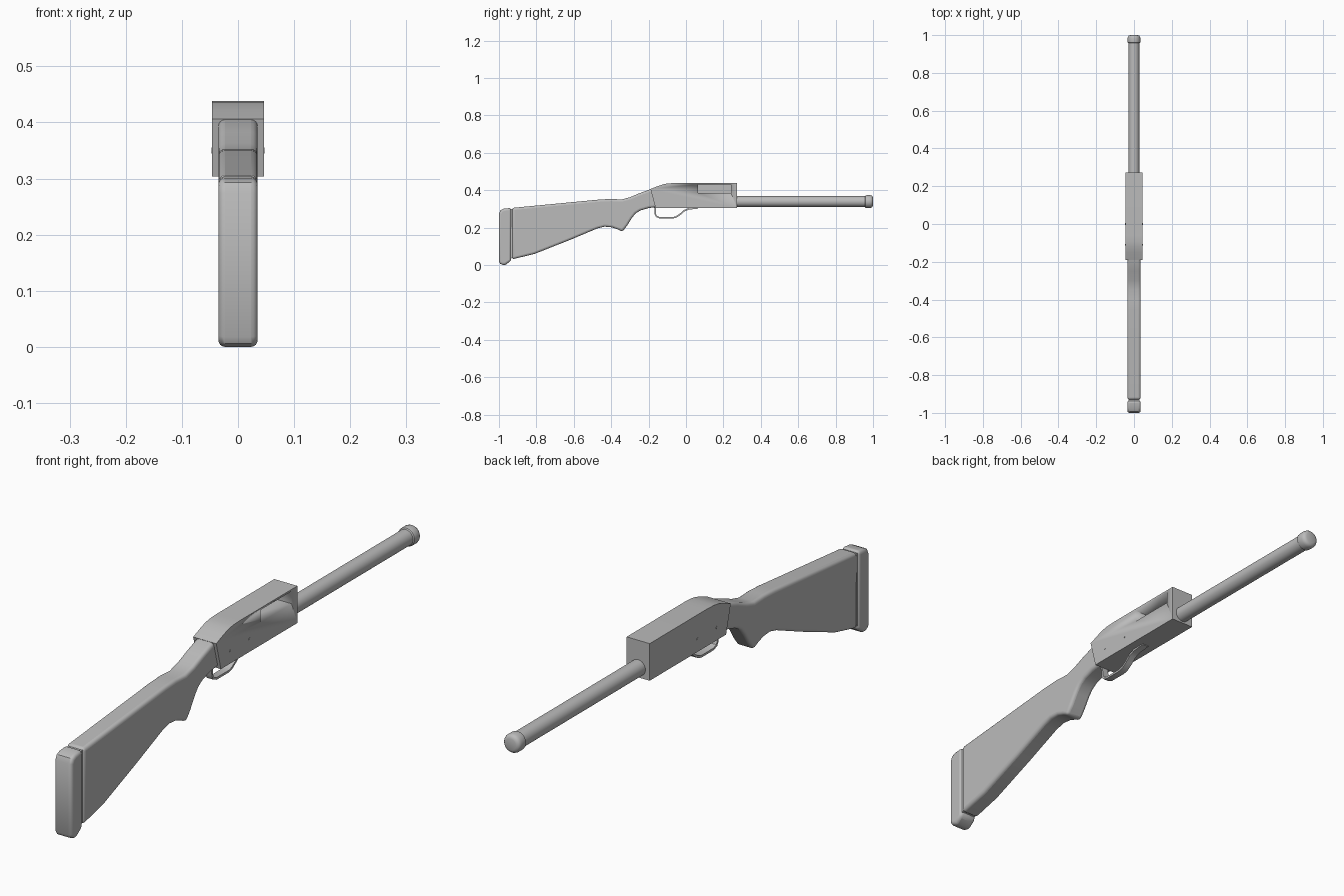
import bpy, bmesh, math
from mathutils import Vector

cube = bpy.data.objects.get("Cube")
if cube:
    bpy.data.objects.remove(cube, do_unlink=True)

grey = bpy.data.materials.new("plain grey")
grey.use_nodes = True
grey.diffuse_color = (0.5, 0.5, 0.5, 1)
grey.node_tree.nodes["Principled BSDF"].inputs["Base Color"].default_value = (0.5, 0.5, 0.5, 1)


def finish(name, bm, smooth=True):
    bmesh.ops.recalc_face_normals(bm, faces=bm.faces)
    mesh = bpy.data.meshes.new(name)
    bm.to_mesh(mesh)
    bm.free()
    mesh.materials.append(grey)
    obj = bpy.data.objects.new(name, mesh)
    bpy.context.collection.objects.link(obj)
    bpy.ops.object.select_all(action="DESELECT")
    obj.select_set(True)
    bpy.context.view_layer.objects.active = obj
    if smooth:
        bpy.ops.object.shade_smooth_by_angle(angle=math.radians(35))
    return obj


def slab(name, outline, half, bevel=0):
    """Extrude a (y, z) outline across x, optionally rounding its rims."""
    bm = bmesh.new()
    face = bm.faces.new([bm.verts.new((-half, y, z)) for y, z in outline])
    new = bmesh.ops.extrude_face_region(bm, geom=[face])["geom"]
    bmesh.ops.translate(bm, vec=(2 * half, 0, 0),
                        verts=[v for v in new if isinstance(v, bmesh.types.BMVert)])
    obj = finish(name, bm)
    if bevel:
        mod = obj.modifiers.new("rounding", "BEVEL")
        mod.width, mod.segments = bevel, 4
        mod.limit_method, mod.angle_limit = "ANGLE", math.radians(48)
        bpy.ops.object.modifier_apply(modifier=mod.name)
        bpy.ops.object.shade_smooth_by_angle(angle=math.radians(35))
    return obj


def lathe(name, profile, z, sides=32):
    """Revolve (y, radius) steps about an axis along y."""
    bm = bmesh.new()
    rings = []
    for y, r in profile:
        rings.append([bm.verts.new((r * math.cos(math.tau * i / sides), y,
                                    z + r * math.sin(math.tau * i / sides))) for i in range(sides)])
    for a, b in zip(rings, rings[1:]):
        for i in range(sides):
            j = (i + 1) % sides
            bm.faces.new((a[i], a[j], b[j], b[i]))
    bm.faces.new(rings[0])
    bm.faces.new(rings[-1])
    return finish(name, bm)


# Stock: comb and wrist along the top, grip tip and belly below
stock_top = [(-0.93, 0.305), (-0.46, 0.35), (-0.40, 0.353), (-0.345, 0.35), (-0.30, 0.362),
             (-0.25, 0.383), (-0.19, 0.405), (-0.15, 0.41)]
stock_under = [(-0.14, 0.312), (-0.20, 0.304), (-0.245, 0.291), (-0.27, 0.275), (-0.29, 0.25),
               (-0.315, 0.21), (-0.34, 0.178), (-0.365, 0.19), (-0.395, 0.201), (-0.435, 0.205),
               (-0.475, 0.195), (-0.62, 0.134), (-0.81, 0.059), (-0.93, 0.03)]
slab("stock", stock_top + stock_under, 0.035, 0.012)

# Butt pad with a recessed spacer before the stock
slab("butt_pad", [(-1, 0.275), (-0.992, 0.293), (-0.975, 0.301), (-0.935, 0.305), (-0.935, 0.022),
                  (-0.965, 0.001), (-0.978, 0), (-0.993, 0.006), (-1, 0.018)], 0.035, 0.012)
slab("pad_spacer", [(-0.95, 0.297), (-0.915, 0.3), (-0.915, 0.042), (-0.95, 0.03)], 0.029)

# Receiver with a pocket cut into its left side
receiver = slab("receiver", [(-0.19, 0.406), (-0.15, 0.422), (-0.12, 0.432), (-0.095, 0.436),
                             (-0.06, 0.438), (0.273, 0.438), (0.273, 0.304), (-0.163, 0.304)], 0.046)
cutter = slab("port_cutter", [(0.063, 0.386), (0.24, 0.386), (0.24, 0.431), (0.063, 0.431)], 0.04)
cutter.location.x = 0.02
cutter.hide_render = True
bpy.context.view_layer.update()
bpy.context.view_layer.objects.active = receiver
cut = receiver.modifiers.new("port", "BOOLEAN")
cut.operation, cut.object, cut.solver = "DIFFERENCE", cutter, "EXACT"
bpy.ops.object.modifier_apply(modifier=cut.name)
bpy.data.objects.remove(cutter, do_unlink=True)

# Cross pins through the receiver
for name, y in (("rear_pin", -0.11), ("front_pin", 0.0)):
    pin = lathe(name, [(-0.0475, 0.005), (0.0475, 0.005)], 0, 12)
    pin.rotation_euler.z = math.pi / 2
    pin.location = (0, y, 0.35)

# Barrel and its rounded end cap
lathe("barrel", [(0.26, 0.029), (0.97, 0.029)], 0.339)
lathe("barrel_cap", [(0.957, 0.029), (0.96, 0.033), (0.966, 0.034), (0.985, 0.034),
                     (0.992, 0.032), (0.997, 0.028), (1.0, 0.02)], 0.339)

# Guard: a thin bent strip below the receiver
path = [Vector(p) for p in ((-0.166, 0.31), (-0.164, 0.272), (-0.157, 0.259), (-0.14, 0.252),
                            (-0.07, 0.252), (-0.052, 0.257), (-0.03, 0.272), (-0.01, 0.29),
                            (0.015, 0.3), (0.065, 0.305))]
sides = ([], [])
for i, p in enumerate(path):
    along = (path[min(i + 1, len(path) - 1)] - path[max(i - 1, 0)]).normalized()
    normal = Vector((-along.y, along.x)) * 0.004
    sides[0].append(p + normal)
    sides[1].append(p - normal)
slab("trigger_guard", sides[0] + sides[1][::-1], 0.013)
